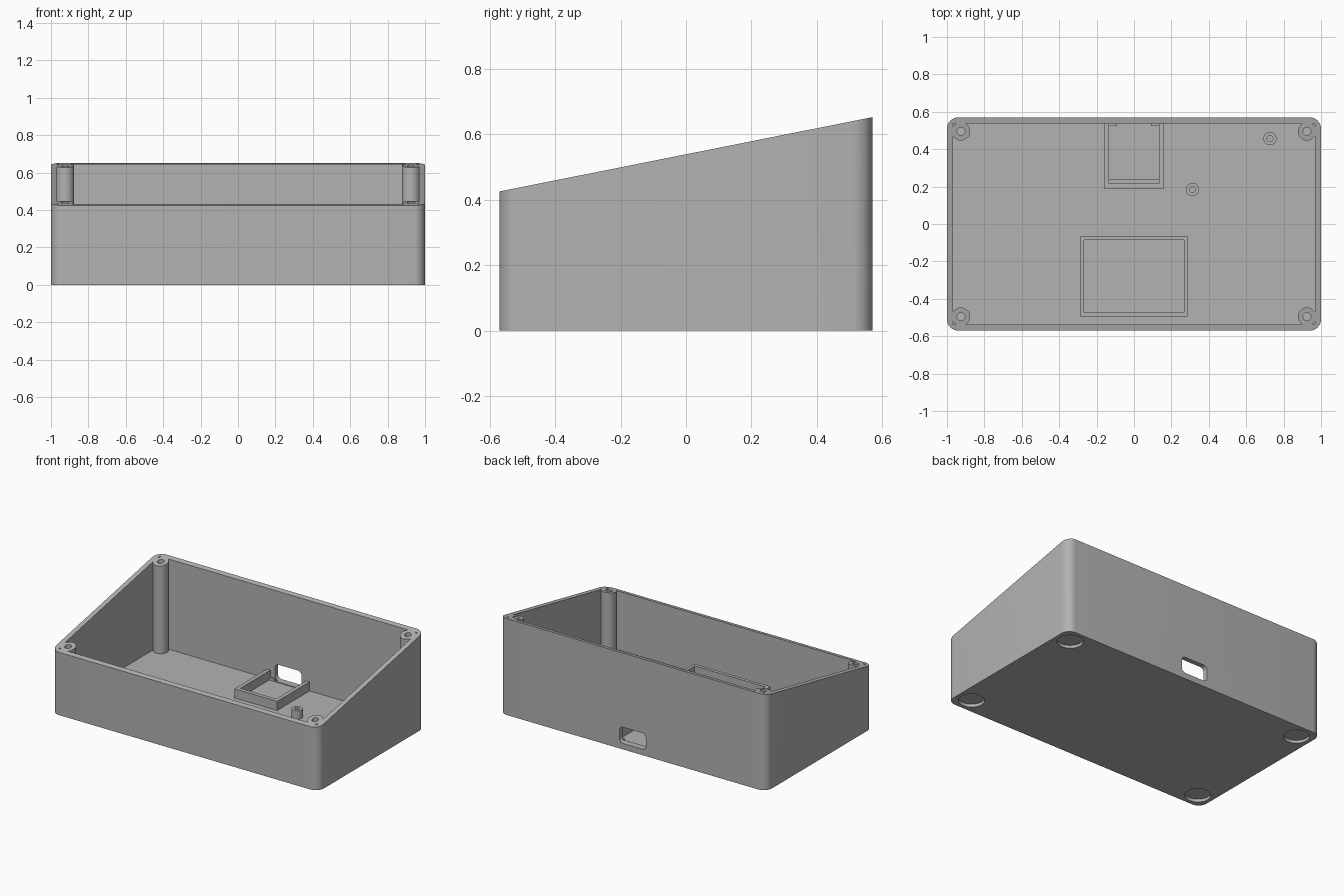
import bpy
import bmesh
from math import radians, cos, sin, pi, atan
from mathutils import Matrix

cube = bpy.data.objects.get("Cube")
if cube:
    bpy.data.objects.remove(cube, do_unlink=True)

# Single plastic colour
GREY = (0.45, 0.45, 0.45, 1)
plastic = bpy.data.materials.new("grey plastic")
plastic.use_nodes = True
plastic.diffuse_color = GREY
plastic.node_tree.nodes["Principled BSDF"].inputs["Base Color"].default_value = GREY

W, D = 1.0, 0.57            # half width and half depth
WALL, FLOOR = 0.033, 0.035
FRONT_H, BACK_H = 0.425, 0.652
SLOPE = (BACK_H - FRONT_H) / (2 * D)
TALL = 0.9


def rim(y):
    return FRONT_H + SLOPE * (y + D)


def prism(name, outline, z0, z1):
    """Extrude a flat outline from z0 to z1."""
    bm = bmesh.new()
    base = bm.faces.new([bm.verts.new((x, y, z0)) for x, y in outline])
    grown = bmesh.ops.extrude_face_region(bm, geom=[base])["geom"]
    top = [v for v in grown if isinstance(v, bmesh.types.BMVert)]
    bmesh.ops.translate(bm, verts=top, vec=(0, 0, z1 - z0))
    bmesh.ops.recalc_face_normals(bm, faces=bm.faces)
    mesh = bpy.data.meshes.new(name)
    bm.to_mesh(mesh)
    bm.free()
    mesh.materials.append(plastic)
    ob = bpy.data.objects.new(name, mesh)
    bpy.context.collection.objects.link(ob)
    return ob


def rect(x0, x1, y0, y1):
    return [(x0, y0), (x1, y0), (x1, y1), (x0, y1)]


def rounded(hx, hy, r, n=8):
    pts = []
    for q, (sx, sy) in enumerate([(1, 1), (-1, 1), (-1, -1), (1, -1)]):
        for i in range(n + 1):
            a = (q + i / n) * pi / 2
            pts.append((sx * (hx - r) + r * cos(a), sy * (hy - r) + r * sin(a)))
    return pts


def circle(x, y, r, n=32):
    return [(x + r * cos(2 * pi * i / n), y + r * sin(2 * pi * i / n)) for i in range(n)]


def combine(target, tool, operation="DIFFERENCE"):
    """Apply a boolean and discard the tool."""
    tool.hide_render = True
    mod = target.modifiers.new("boolean", "BOOLEAN")
    mod.object, mod.operation, mod.solver = tool, operation, "EXACT"
    bpy.context.view_layer.objects.active = target
    bpy.ops.object.modifier_apply(modifier=mod.name)
    bpy.data.objects.remove(tool, do_unlink=True)


def finish(ob):
    bpy.ops.object.select_all(action="DESELECT")
    ob.select_set(True)
    bpy.context.view_layer.objects.active = ob
    bpy.ops.object.shade_smooth_by_angle(angle=radians(30))


# Open case body
case = prism("case_body", rounded(W, D, 0.06), 0, TALL)
combine(case, prism("cavity", rect(WALL - W, W - WALL, WALL - D, D - WALL), FLOOR, TALL + 0.1))

# Corner screw pillars, screw holes and foot recesses
for sx in (-1, 1):
    for sy in (-1, 1):
        x, y = sx * 0.925, sy * 0.495
        combine(case, prism("pillar", circle(x, y, 0.049), FLOOR - 0.005, TALL - 0.05), "UNION")
        combine(case, prism("screw_hole", circle(x, y, 0.021, 24), rim(y) - 0.25, TALL + 0.1))
        combine(case, prism("foot_recess", circle(sx * 0.895, sy * 0.465, 0.08), -0.1, 0.02))

# Rounded cable port in the back wall
port = prism("port_cutter", rounded(0.1, 0.055, 0.03), -0.1, 0.1)
port.data.transform(Matrix.Translation((0, D, 0.095)) @ Matrix.Rotation(radians(90), 4, "X"))
combine(case, port)

# Slanted top
slant = prism("slant_cutter", rect(-2, 2, -2, 2), 0, 1)
slant.data.transform(Matrix.Translation((0, 0, rim(0))) @ Matrix.Rotation(atan(SLOPE), 4, "X"))
combine(case, slant)
finish(case)

# Board bracket by the port: side walls, front wall and support ledges
SINK = FLOOR - 0.005
BACK = D - WALL + 0.005
bracket = prism("board_bracket", rect(-0.16, 0.16, 0.19, BACK), SINK, 0.097)
combine(bracket, prism("bracket_cavity", rect(-0.134, 0.134, 0.217, 1), 0, 0.2))
finish(bracket)
prism("front_ledge", rect(-0.136, 0.136, 0.215, 0.238), SINK, 0.052)
prism("back_ledge_middle", rect(-0.092, 0.092, 0.524, BACK), SINK, 0.04)
for side, s in (("left", 1), ("right", -1)):
    prism("back_ledge_" + side, rect(*sorted((s * 0.092, s * 0.136)), 0.524, BACK), SINK, 0.052)

# Rectangular holder frame near the front
holder = prism("holder_frame", rect(-0.287, 0.287, -0.495, -0.064), SINK, 0.115)
combine(holder, prism("holder_cavity", rect(-0.266, 0.266, -0.473, -0.085), 0, 0.2))
finish(holder)

# Hollow standoffs
for name, x, y in (("standoff_back", 0.727, 0.457), ("standoff_middle", 0.313, 0.185)):
    post = prism(name, circle(x, y, 0.035), SINK, 0.092)
    combine(post, prism("post_hole", circle(x, y, 0.016, 20), FLOOR, 0.2))
    finish(post)
